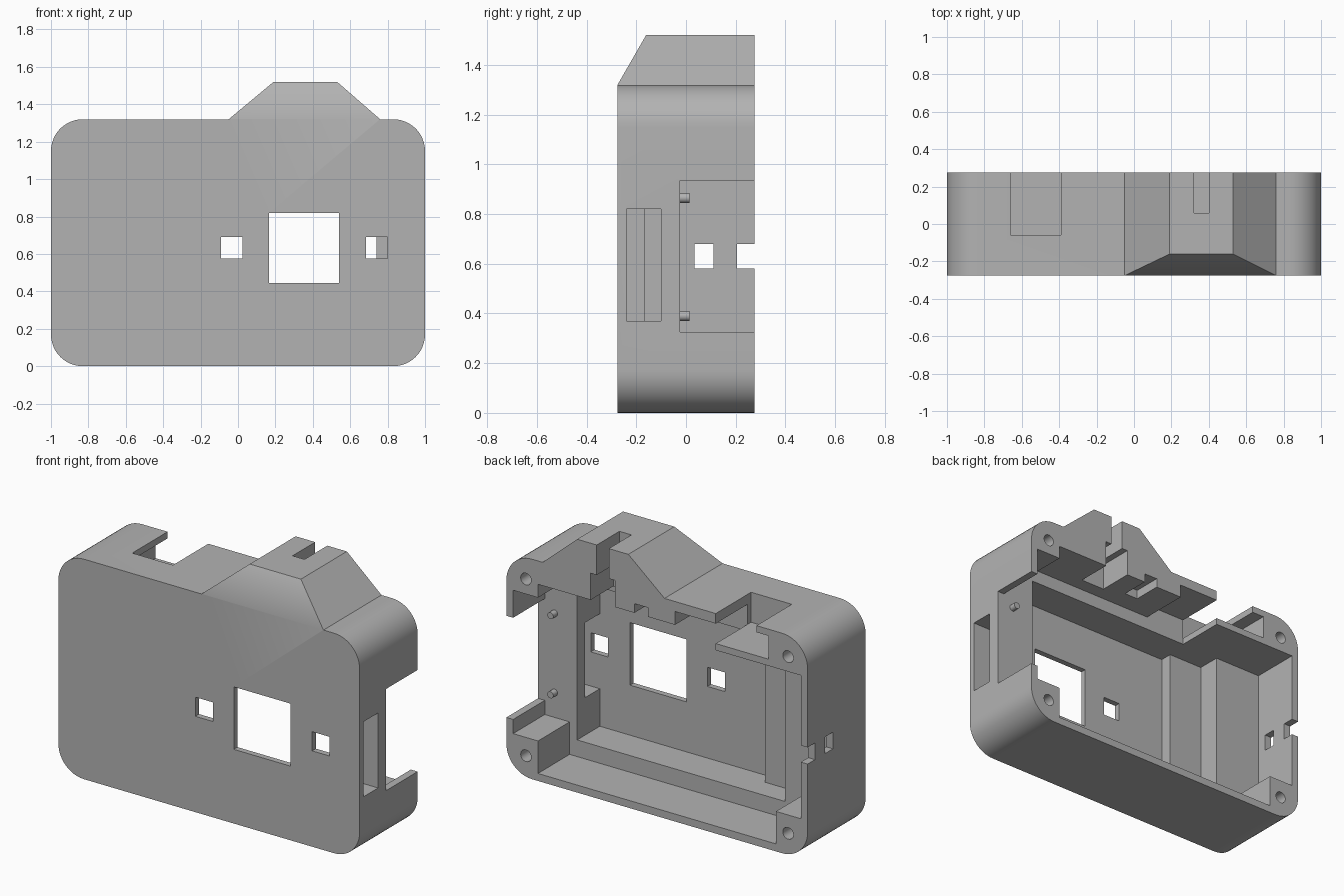
import bpy, bmesh, math
from mathutils import Matrix, Vector

if "Cube" in bpy.data.objects:
    bpy.data.objects.remove(bpy.data.objects["Cube"], do_unlink=True)

grey = bpy.data.materials.new("matte_grey")
grey.use_nodes = True
grey.diffuse_color = (0.45, 0.45, 0.45, 1)
grey.node_tree.nodes["Principled BSDF"].inputs["Base Color"].default_value = (0.45, 0.45, 0.45, 1)

BACK, FRONT, LEDGE, WALL = 0.275, -0.275, -0.025, 0.955
OUT = 0.4  # cutters overshoot the outside to here


def add_object(name, bm):
    bmesh.ops.recalc_face_normals(bm, faces=bm.faces)
    mesh = bpy.data.meshes.new(name)
    bm.to_mesh(mesh)
    bm.free()
    mesh.materials.append(grey)
    obj = bpy.data.objects.new(name, mesh)
    bpy.context.collection.objects.link(obj)
    return obj


def box(x, y, z):
    bm = bmesh.new()
    size = [b - a for a, b in (x, y, z)]
    mid = Vector([(a + b) / 2 for a, b in (x, y, z)])
    bmesh.ops.create_cube(bm, size=1, matrix=Matrix.Translation(mid) @ Matrix.Diagonal((*size, 1)))
    return add_object("cutter", bm)


def rod(name, x, z, radius, y0, y1):
    bm = bmesh.new()
    place = Matrix.Translation((x, (y0 + y1) / 2, z)) @ Matrix.Rotation(math.pi / 2, 4, "X")
    bmesh.ops.create_cone(bm, cap_ends=True, segments=24, radius1=radius, radius2=radius,
                          depth=y1 - y0, matrix=place)
    return add_object(name, bm)


def shade(obj):
    bpy.ops.object.select_all(action="DESELECT")
    obj.select_set(True)
    bpy.context.view_layer.objects.active = obj
    bpy.ops.object.shade_smooth_by_angle(angle=math.radians(30))


def cut(target, cutter):
    bpy.context.view_layer.objects.active = target
    mod = target.modifiers.new("cut", "BOOLEAN")
    mod.operation, mod.solver, mod.object = "DIFFERENCE", "EXACT", cutter
    bpy.ops.object.modifier_apply(modifier=mod.name)
    bpy.data.objects.remove(cutter, do_unlink=True)


# Case outline: rounded rectangle with a sloped hump on top
RADIUS, HEIGHT, STEPS = 0.17, 1.32, 12
outline = []
for quarter, (cx, cz) in enumerate(((1 - RADIUS, HEIGHT - RADIUS), (RADIUS - 1, HEIGHT - RADIUS),
                                    (RADIUS - 1, RADIUS), (1 - RADIUS, RADIUS))):
    for i in range(STEPS + 1):
        a = (quarter + i / STEPS) * math.pi / 2
        outline.append((cx + RADIUS * math.cos(a), cz + RADIUS * math.sin(a)))
    if quarter == 0:
        outline += [(0.76, HEIGHT), (0.53, 1.52), (0.19, 1.52), (-0.05, HEIGHT)]
bm = bmesh.new()
face = bm.faces.new([bm.verts.new((x, FRONT, z)) for x, z in outline])
extruded = bmesh.ops.extrude_face_region(bm, geom=[face])["geom"]
bmesh.ops.translate(bm, vec=(0, BACK - FRONT, 0),
                    verts=[v for v in extruded if isinstance(v, bmesh.types.BMVert)])
# extruding keeps the first face only when needed, so close any open side
bmesh.ops.holes_fill(bm, edges=[e for e in bm.edges if e.is_boundary])
bmesh.ops.recalc_face_normals(bm, faces=bm.faces)
# Slanted front of the hump
result = bmesh.ops.bisect_plane(bm, geom=bm.verts[:] + bm.edges[:] + bm.faces[:],
                                plane_co=(0, FRONT, HEIGHT + 0.001),
                                plane_no=(0, -0.2, 0.115), clear_outer=True)
bmesh.ops.holes_fill(bm, edges=[e for e in bm.edges if e.is_boundary])
case = add_object("camera_case", bm)

cavities = [
    # Stepped main hollow, open at the back
    ((-0.41, 0.74), (-0.24, 0), (0.145, 1.10)),
    ((-0.64, 0.74), (-0.165, 0), (0.145, 1.10)),
    ((-0.79, 0.79), (LEDGE, OUT), (0.045, 1.10)),
    ((-WALL, WALL), (LEDGE, OUT), (0.24, 1.10)),
    ((-0.39, 0.79), (LEDGE, OUT), (1.0, 1.18)),
    ((-0.39, -0.12), (LEDGE, OUT), (1.1, 1.26)),
    ((0.06, 0.15), (0.1, OUT), (1.1, 1.235)),
    # Top button opening and the pocket below it
    ((-0.66, -0.39), (-0.06, OUT), (1.14, 1.5)),
    ((-0.74, -0.39), (-0.06, OUT), (1.14, 1.28)),
    # Slot through the hump with a wider pocket
    ((0.32, 0.40), (0.06, OUT), (1.1, 1.7)),
    ((0.28, 0.44), (0.06, OUT), (1.1, 1.34)),
    # Side door, side slot
    ((0.8, 1.2), (LEDGE, OUT), (0.325, 0.935)),
    ((0.6, 1.2), (-0.24, -0.10), (0.37, 0.82)),
    # Ports in the opposite wall
    ((-1.2, -0.8), (0.035, 0.11), (0.58, 0.68)),
    ((-1.2, -0.8), (0.205, OUT), (0.58, 0.68)),
    # Front window and its two small neighbours
    ((0.165, 0.54), (-0.4, -0.2), (0.445, 0.82)),
    ((-0.09, 0.025), (-0.4, -0.2), (0.575, 0.69)),
    ((0.685, 0.80), (-0.4, -0.2), (0.575, 0.69)),
]
for x, y, z in cavities:
    cut(case, box(x, y, z))

# Screw holes in the corner posts
for x in (-0.87, 0.87):
    for z in (0.13, 1.19):
        cut(case, rod("cutter", x, z, 0.035, 0.08, OUT))
shade(case)

# Locating pegs on the side ledge
for name, z in (("lower_peg", 0.39), ("upper_peg", 0.865)):
    shade(rod(name, 0.89, z, 0.02, LEDGE - 0.02, 0.015))
